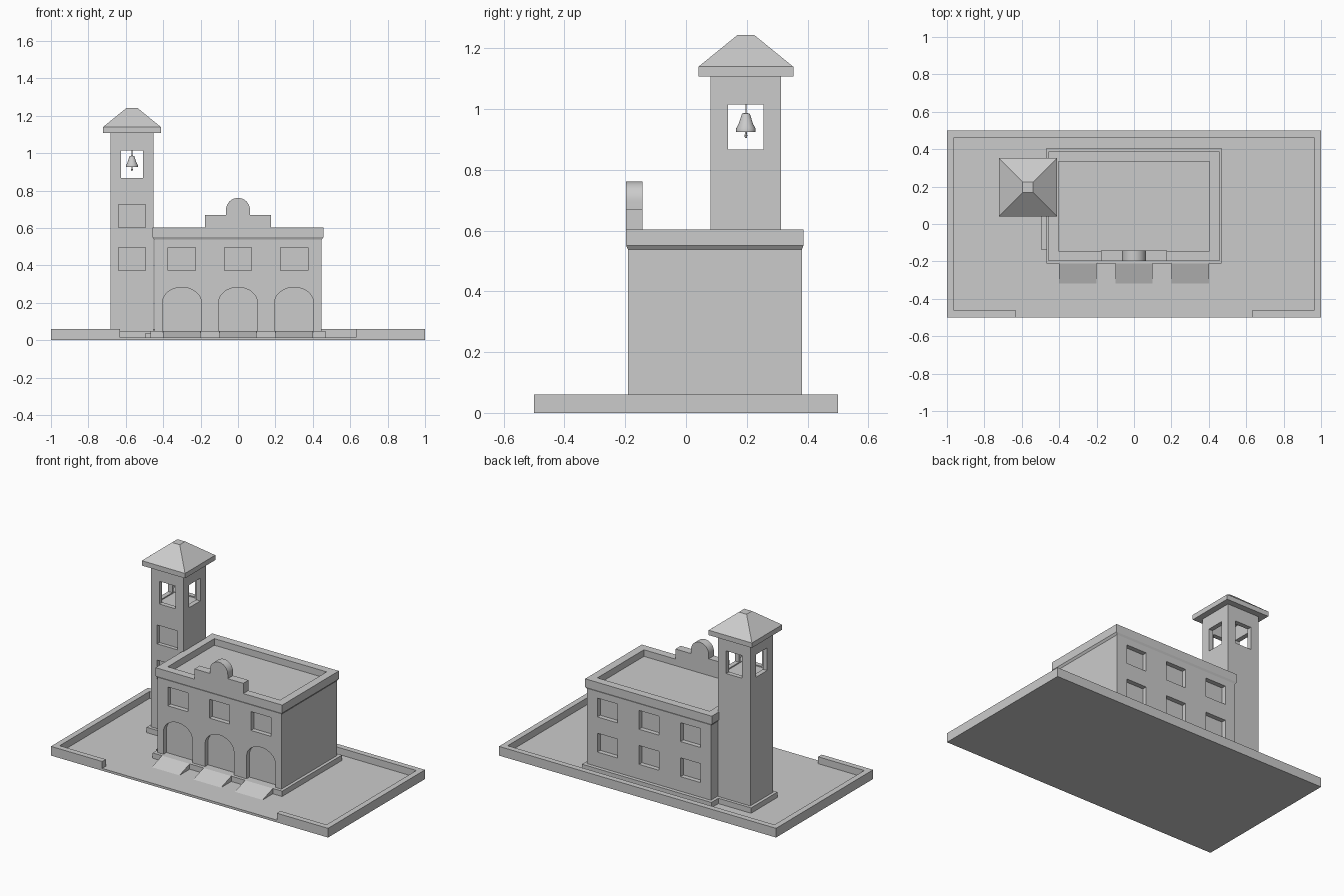
import bpy, bmesh
from math import cos, sin, pi, radians

if "Cube" in bpy.data.objects:
    bpy.data.objects.remove(bpy.data.objects["Cube"])


def finish(name, bm):
    bmesh.ops.recalc_face_normals(bm, faces=bm.faces)
    me = bpy.data.meshes.new(name)
    bm.to_mesh(me)
    bm.free()
    ob = bpy.data.objects.new(name, me)
    bpy.context.collection.objects.link(ob)
    return ob


def add_rings(bm, rings):
    """Skin a list of closed point loops and cap both ends."""
    loops = [[bm.verts.new(p) for p in r] for r in rings]
    n = len(loops[0])
    for a, b in zip(loops, loops[1:]):
        for i in range(n):
            j = (i + 1) % n
            bm.faces.new((a[i], a[j], b[j], b[i]))
    bm.faces.new(loops[0])
    bm.faces.new(loops[-1])


def add_box(bm, x0, x1, y0, y1, z0, z1):
    add_rings(bm, [[(x0, y0, z), (x1, y0, z), (x1, y1, z), (x0, y1, z)] for z in (z0, z1)])


def box(name, *dims):
    bm = bmesh.new()
    add_box(bm, *dims)
    return finish(name, bm)


def loft(name, cx, cy, rings):
    """Stack of rectangles given as (half x, half y, z)."""
    bm = bmesh.new()
    add_rings(bm, [[(cx + sx * hx, cy + sy * hy, z) for sx, sy in ((-1, -1), (1, -1), (1, 1), (-1, 1))]
                   for hx, hy, z in rings])
    return finish(name, bm)


def add_front_profile(bm, pts, y0, y1):
    add_rings(bm, [[(x, y, z) for x, z in pts] for y in (y0, y1)])


def cut(ob, bm):
    cutter = finish("cutter", bm)
    cutter.hide_render = True
    m = ob.modifiers.new("cut", 'BOOLEAN')
    m.operation, m.solver, m.object = 'DIFFERENCE', 'EXACT', cutter
    bpy.context.view_layer.objects.active = ob
    bpy.ops.object.modifier_apply(modifier=m.name)
    bpy.data.objects.remove(cutter)


def arc(cx, cz, rx, rz, n):
    return [(cx + rx * cos(pi * i / n), cz + rz * sin(pi * i / n)) for i in range(n + 1)]


G = 0.015               # ground level
COLS = (-0.3, 0, 0.3)   # bay centres

# Yard slab and low wall with a front gate gap
box("yard_slab", -1, 1, -0.5, 0.5, 0, G)
bm = bmesh.new()
outline = [(-0.63, -0.5), (-1, -0.5), (-1, 0.5), (1, 0.5), (1, -0.5), (0.63, -0.5),
           (0.63, -0.463), (0.963, -0.463), (0.963, 0.463), (-0.963, 0.463), (-0.963, -0.463), (-0.63, -0.463)]
add_rings(bm, [[(x, y, z) for x, y in outline] for z in (G, 0.06)])
finish("yard_wall", bm)

# Main hall with flared cornice, parapet and sunken roof
CY = 0.095
box("hall_plinth", -0.467, 0.467, -0.212, 0.405, G, 0.05)
hall = loft("hall", 0, CY, [(0.447, 0.286, 0.05), (0.447, 0.286, 0.538), (0.457, 0.292, 0.551),
                            (0.457, 0.292, 0.603), (0.405, 0.24, 0.603), (0.405, 0.24, 0.56)])
D = 0.03                # recess depth
front, back = CY - 0.286, CY + 0.286
bm = bmesh.new()
for x in COLS:
    add_box(bm, x - 0.073, x + 0.073, front - 0.1, front + D, 0.374, 0.497)
    for z in (0.145, 0.374):
        add_box(bm, x - 0.073, x + 0.073, back - D, back + 0.1, z, z + 0.123)
    add_front_profile(bm, [(x - 0.104, 0.03), (x + 0.104, 0.03)] + arc(x, 0.2, 0.104, 0.083, 16),
                      front - 0.1, front + D)
add_box(bm, -0.6, -0.447 + D, -0.115, 0.02, 0.03, 0.27)   # side door
cut(hall, bm)

# Side door step
box("side_step", -0.497, -0.467, -0.135, 0.04, G, 0.036)

# Ramps in front of the arches
for x in COLS:
    bm = bmesh.new()
    tri = [(-0.212, G), (-0.318, G), (-0.212, 0.05)]
    add_rings(bm, [[(x + s * 0.1, y, z) for y, z in tri] for s in (-1, 1)])
    finish("ramp", bm)

# Stepped and rounded pediment
bm = bmesh.new()
add_front_profile(bm, [(-0.176, 0.603), (0.176, 0.603), (0.176, 0.67), (0.064, 0.67)]
                  + arc(0, 0.697, 0.064, 0.064, 20) + [(-0.064, 0.67), (-0.176, 0.67)], -0.197, -0.143)
pediment = finish("pediment", bm)

# Bell tower
TX, TY, H = -0.567, 0.197, 0.116
loft("tower_plinth", TX, TY, [(0.136, 0.136, G), (0.136, 0.136, 0.05)])
W = H - 0.03
tower = loft("tower", TX, TY, [(H, H, 0.05), (H, H, 1.107), (W, W, 1.107), (W, W, 0.86)])
bm = bmesh.new()
for z in (0.374, 0.603):
    add_box(bm, TX - 0.073, TX + 0.073, TY - H - 0.1, TY - H + D * 0.8, z, z + 0.123)
cut(tower, bm)
for hx, hy in ((0.058, 0.3), (0.3, 0.058)):   # belfry openings
    bm = bmesh.new()
    add_box(bm, TX - hx, TX + hx, TY - hy, TY + hy, 0.867, 1.015)
    cut(tower, bm)

# Hipped tower roof
loft("tower_roof", TX, TY, [(0.156, 0.156, 1.107), (0.156, 0.156, 1.139), (0.028, 0.028, 1.243)])

# Bell, hanger and clapper turned from one profile
bm = bmesh.new()
prof = [(0.002, 1.107), (0.002, 0.987), (0.012, 0.985), (0.015, 0.978), (0.024, 0.95), (0.032, 0.936),
        (0.032, 0.925), (0.027, 0.925), (0.004, 0.93), (0.003, 0.917), (0.005, 0.913), (0.003, 0.905)]
add_rings(bm, [[(TX + r * cos(2 * pi * i / 24), TY + r * sin(2 * pi * i / 24), z) for i in range(24)]
               for r, z in prof])
bell = finish("bell", bm)

# Smooth the curved parts
for ob in bpy.data.objects:
    ob.select_set(ob in (bell, pediment))
bpy.context.view_layer.objects.active = bell
bpy.ops.object.shade_smooth_by_angle(angle=radians(30))
